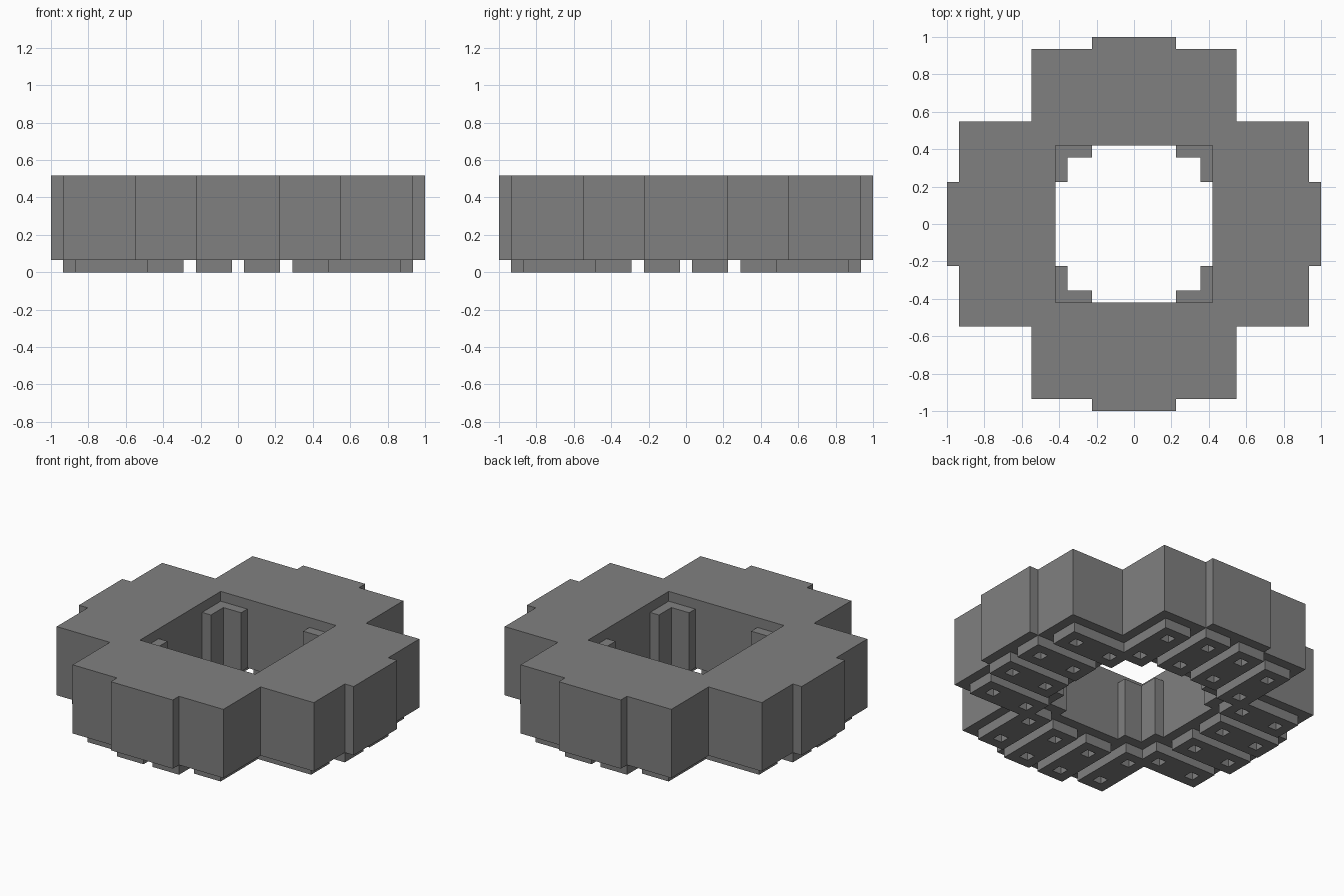
import bpy
import bmesh

cube = bpy.data.objects.get("Cube")
if cube:
    bpy.data.objects.remove(cube)

UNIT = 2 / 31          # module that every part is a multiple of
REACH = 15             # cells from the centre to the tip of an arm

grey = bpy.data.materials.new("mid grey")
grey.use_nodes = True
grey.diffuse_color = (0.216, 0.216, 0.216, 1)
grey.node_tree.nodes["Principled BSDF"].inputs["Base Color"].default_value = grey.diffuse_color


def slab(name, rule, bottom, top):
    """Extrude every cell whose (near, far) distances from the axes satisfy the rule."""
    bm = bmesh.new()
    corners = {}

    def corner(i, j):
        if (i, j) not in corners:
            corners[i, j] = bm.verts.new(((i - 0.5) * UNIT, (j - 0.5) * UNIT, bottom * UNIT))
        return corners[i, j]

    for i in range(-REACH, REACH + 1):
        for j in range(-REACH, REACH + 1):
            near, far = sorted((abs(i), abs(j)))
            if rule(near, far):
                bm.faces.new([corner(i, j), corner(i + 1, j),
                              corner(i + 1, j + 1), corner(i, j + 1)])
    raised = bmesh.ops.extrude_face_region(bm, geom=bm.faces[:], use_keep_orig=True)["geom"]
    for v in raised:
        if isinstance(v, bmesh.types.BMVert):
            v.co.z = top * UNIT
    bmesh.ops.recalc_face_normals(bm, faces=bm.faces[:])
    # Merge the cells into large flat faces
    bmesh.ops.dissolve_limit(bm, angle_limit=0.01, verts=bm.verts[:], edges=bm.edges[:])
    mesh = bpy.data.meshes.new(name)
    bm.to_mesh(mesh)
    bm.free()
    mesh.materials.append(grey)
    obj = bpy.data.objects.new(name, mesh)
    bpy.context.collection.objects.link(obj)
    return obj


# Stepped cross-shaped ring with a square opening
def in_body(near, far):
    return far >= 7 and (near <= 3 or (near <= 8 and far <= 14))


# L-shaped posts in the corners of the opening
def in_post(near, far):
    return far == 6 and near >= 4


# Pads under each arm, each pierced by two square sockets
SOCKETS = {(2, 9), (2, 13), (6, 8), (6, 12)}


def in_pad(near, far):
    inner = 1 <= near <= 3 and 8 <= far <= 14
    outer = 5 <= near <= 7 and 7 <= far <= 13
    return (inner or outer) and (near, far) not in SOCKETS


slab("ring_body", in_body, 1, 8)
slab("corner_posts", in_post, 1, 7)
slab("foot_pads", in_pad, 0, 1)
